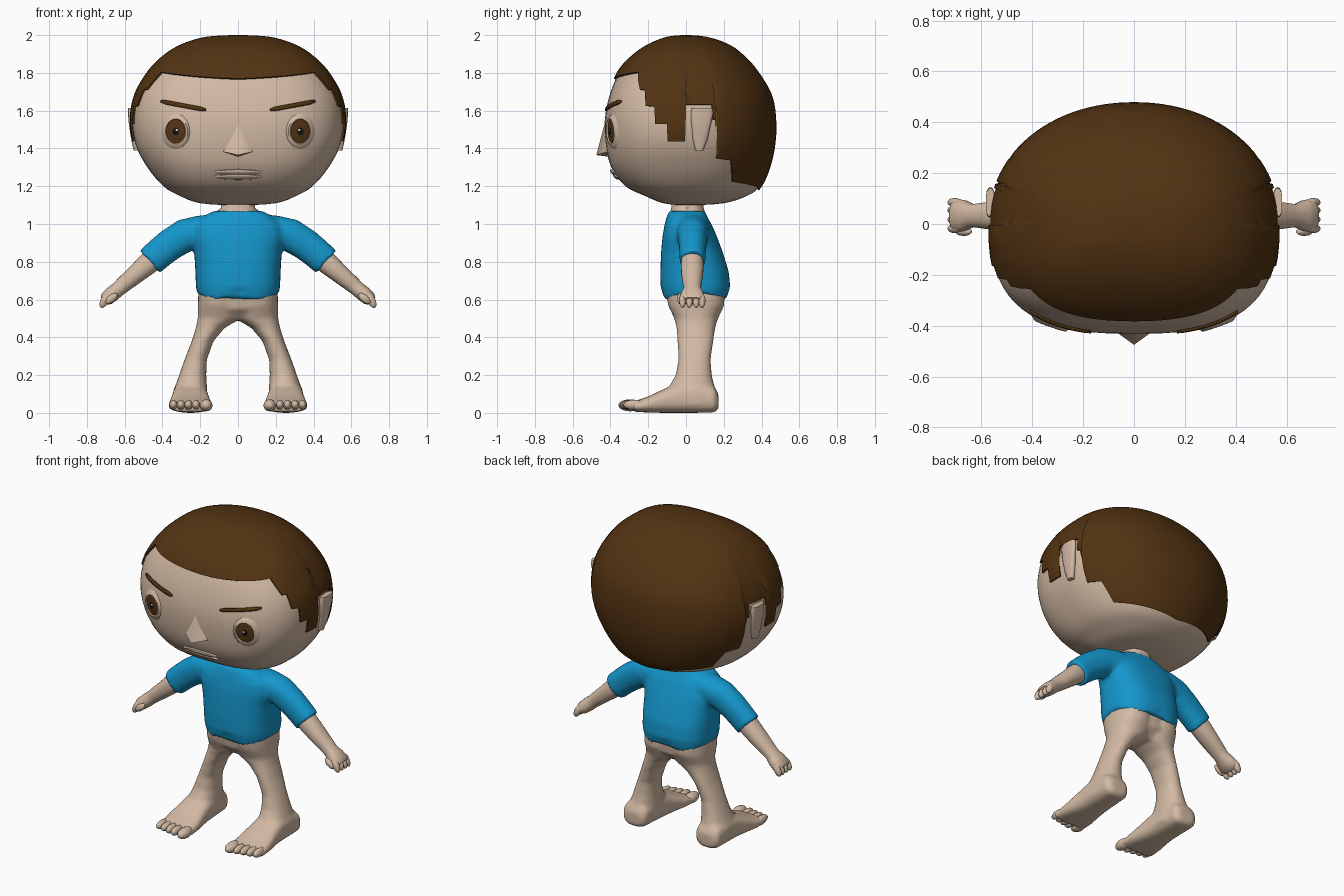
import bpy, bmesh
from math import sin, cos, asin, pi, radians
from mathutils import Vector, Matrix

cube = bpy.data.objects.get("Cube")
if cube:
    bpy.data.objects.remove(cube, do_unlink=True)


def material(name, r, g, b):
    m = bpy.data.materials.new(name)
    m.use_nodes = True
    m.diffuse_color = (r, g, b, 1)
    node = next(n for n in m.node_tree.nodes if n.type == 'BSDF_PRINCIPLED')
    node.inputs["Base Color"].default_value = (r, g, b, 1)
    node.inputs["Roughness"].default_value = 0.8
    return m


SKIN = material("skin", 0.65, 0.49, 0.37)
HAIR = material("brown hair", 0.085, 0.033, 0.006)
SHIRT = material("blue cloth", 0.007, 0.31, 0.61)
IRIS = material("brown iris", 0.09, 0.035, 0.008)
BLACK = material("black pupil", 0.006, 0.005, 0.005)
WHITE = material("white glint", 0.8, 0.8, 0.8)


def finish(bm, name, mat, mirror=False, remesh=0, angle=50):
    bmesh.ops.remove_doubles(bm, verts=bm.verts, dist=1e-5)
    bmesh.ops.recalc_face_normals(bm, faces=bm.faces)
    mesh = bpy.data.meshes.new(name)
    bm.to_mesh(mesh)
    bm.free()
    mesh.materials.append(mat)
    ob = bpy.data.objects.new(name, mesh)
    bpy.context.collection.objects.link(ob)
    bpy.ops.object.select_all(action='DESELECT')
    ob.select_set(True)
    bpy.context.view_layer.objects.active = ob
    bpy.ops.object.shade_smooth_by_angle(angle=radians(angle))
    if mirror:
        ob.modifiers.new("Mirror", 'MIRROR')
    if remesh:
        mod = ob.modifiers.new("Blend", 'REMESH')
        mod.mode, mod.voxel_size, mod.use_smooth_shade = 'VOXEL', remesh, True
        soft = ob.modifiers.new("Soften", 'SMOOTH')
        soft.factor, soft.iterations = 0.5, 6
    return ob


def skin_grid(bm, rows, closed=False):
    """Quads between successive rows of points."""
    rows = [[bm.verts.new(p) for p in row] for row in rows]
    n = len(rows[0])
    for a, b in zip(rows, rows[1:]):
        for i in range(n if closed else n - 1):
            j = (i + 1) % n
            bm.faces.new((a[i], a[j], b[j], b[i]))
    return rows


def power_point(t, p):
    c, s = cos(t), sin(t)
    return (abs(c) ** (2 / p) * (1 if c > 0 else -1), abs(s) ** (2 / p) * (1 if s > 0 else -1))


def loft(bm, rings, p=2.2, n=28):
    """Capped tube through rings of (centre, half axis, half axis)."""
    circle = [power_point(2 * pi * i / n, p) for i in range(n)]
    rows = skin_grid(bm, [[Vector(c) + Vector(u) * x + Vector(v) * y for x, y in circle]
                          for c, u, v in rings], True)
    bm.faces.new(rows[0])
    bm.faces.new(rows[-1])
    return rows


def flat_ring(z, x0, x1, y0, y1, side=1):
    return ((side * (x0 + x1) / 2, (y0 + y1) / 2, z), ((x1 - x0) / 2, 0, 0), (0, (y1 - y0) / 2, 0))


def ball(bm, centre, size, tilt=0):
    m = Matrix.Translation(centre) @ Matrix.Rotation(tilt, 4, 'Y') @ Matrix.Diagonal((*size, 1))
    bmesh.ops.create_uvsphere(bm, u_segments=14, v_segments=9, radius=1, matrix=m)


# Head surface: height, half width, front depth, back depth
PROFILE = [(1.097, 0, 0, 0), (1.11, .20, .12, .20), (1.15, .31, .22, .325), (1.2, .395, .32, .39),
           (1.3, .48, .395, .435), (1.42, .542, .425, .462), (1.55, .562, .43, .467),
           (1.68, .54, .405, .445), (1.8, .472, .355, .375), (1.88, .395, .285, .305),
           (1.94, .30, .20, .225), (1.98, .17, .10, .11), (1.99, 0, 0, 0)]
TOP = len(PROFILE) - 1
FRONT, BACK = 2.8, 2.1


def head_row(u):
    i = min(int(u), TOP - 1)
    t = u - i
    a, b, c, d = (PROFILE[max(0, min(TOP, i + k))] for k in (-1, 0, 1, 2))
    return [max(0, q + t / 2 * (r - p + t * (2 * p - 5 * q + 4 * r - s + t * (3 * (q - r) + s - p))))
            for p, q, r, s in zip(a, b, c, d)]


def row_at(z):
    lo, hi = 0, TOP
    for _ in range(30):
        mid = (lo + hi) / 2
        lo, hi = (mid, hi) if head_row(mid)[0] < z else (lo, mid)
    return lo


def head_point(u, t, off=0):
    z, a, f, b = head_row(u)
    x, y = power_point(t, FRONT if t < 0 else BACK)
    p = Vector((max(0, a * x), y * (f if t < 0 else b), z))
    if abs(t) > pi / 2 - 1e-6:
        p.x = 0
    return p + off * (p - Vector((0, 0, 1.55))).normalized()


def face_y(x, z):
    _, a, f, _ = head_row(row_at(z))
    return -f * (1 - min(1, abs(x) / a) ** FRONT) ** (1 / FRONT)


bm = bmesh.new()
skin_grid(bm, [[head_point(TOP * k / 48, pi * (j / 32 - .5)) for j in range(33)] for k in range(49)])
finish(bm, "head", SKIN, mirror=True)

# Hair cap with a stepped edge, given as depth and height down the side
STEPS = [(-.25, 1.80), (-.24, 1.71), (-.215, 1.71), (-.21, 1.625), (-.165, 1.62), (-.16, 1.53),
         (-.10, 1.53), (-.095, 1.44), (-.005, 1.44), (0, 1.63), (.135, 1.63), (.14, 1.55),
         (.155, 1.55), (.16, 1.35), (.235, 1.34), (.24, 1.23)]
edge = [(-pi / 2, 1.765)]
for y, z in STEPS:
    _, _, f, b = head_row(row_at(z))
    t = -asin((-y / f) ** (FRONT / 2)) if y < 0 else asin((y / b) ** (BACK / 2))
    edge.append((max(t, edge[-1][0] + .004), z))
edge.append((pi / 2, 1.185))
columns = []
for (t0, z0), (t1, z1) in zip(edge, edge[1:]):
    parts = max(1, int((t1 - t0) / .06))
    columns += [(t0 + (t1 - t0) * k / parts, z0 + (z1 - z0) * k / parts) for k in range(parts)]
columns.append(edge[-1])
bm = bmesh.new()
grid = []
for t, z in columns:
    u = row_at(z)
    grid.append([head_point(u, t, -.01)]
                + [head_point(u + (TOP - u) * k / 28, t, .011) for k in range(29)])
skin_grid(bm, grid)
finish(bm, "hair", HAIR, mirror=True)

# Ears
bm = bmesh.new()
loft(bm, [((x, y, z), (.018, 0, 0), (0, r, 0)) for x, y, z, r in
          ((.535, .07, 1.39, .02), (.548, .075, 1.45, .04), (.56, .08, 1.53, .052),
           (.565, .085, 1.59, .06), (.565, .085, 1.615, .055))], 2.6, 16)
finish(bm, "ears", SKIN, mirror=True)


def relief(bm, cx, cz, rx, rz, profile, n=24):
    """Raised oval on the face; the profile lists scale and height."""
    rows = []
    for scale, off in profile:
        ring = [(cx + rx * scale * cos(2 * pi * i / n), cz + rz * scale * sin(2 * pi * i / n))
                for i in range(n)]
        rows.append([(x, face_y(x, z) - off, z) for x, z in ring])
    skin_grid(bm, rows, True)


# Eyes with lids
for name, mat, cx, cz, rx, rz, prof in (
        ("eyelids", SKIN, .33, 1.49, .05, .062, ((1, .004), (1.08, .013), (1.25, .013), (1.55, -.003))),
        ("irises", IRIS, .33, 1.49, .051, .063, ((1, .006), (.5, .008), (0, .008))),
        ("pupils", BLACK, .33, 1.49, .017, .02, ((1, .0105), (0, .0105))),
        ("glints", WHITE, .324, 1.498, .006, .006, ((1, .013), (0, .013)))):
    bm = bmesh.new()
    relief(bm, cx, cz, rx, rz, prof)
    finish(bm, name, mat, mirror=True)

# Eyebrows
bm = bmesh.new()
strip = []
for k in range(11):
    x, z = .17 + .024 * k, 1.605 + .0045 * k
    half = .011 if 0 < k < 10 else .005
    strip.append([(x, face_y(x, z + h) - .012, z + h) for h in (-half, half)])
skin_grid(bm, strip)
brows = finish(bm, "eyebrows", HAIR, mirror=True)
brows.modifiers.new("Thickness", 'SOLIDIFY').thickness = .009

# Nose
bm = bmesh.new()
top, tip, left, right, under = [bm.verts.new(p) for p in (
    (0, face_y(0, 1.55) + .004, 1.55), (0, -.475, 1.365), (.085, face_y(.085, 1.38) + .004, 1.385),
    (-.085, face_y(.085, 1.38) + .004, 1.385), (0, face_y(0, 1.35) + .01, 1.355))]
for f in ((top, tip, left), (top, right, tip), (tip, under, left), (tip, right, under)):
    bm.faces.new(f)
finish(bm, "nose", SKIN, angle=75)

# Lips
bm = bmesh.new()
for z in (1.274, 1.25):
    relief(bm, 0, z, .118, .015, ((1.1, -.003), (.9, .012), (.5, .017), (0, .018)))
finish(bm, "lips", SKIN)

# Neck
bm = bmesh.new()
loft(bm, [((0, .008, z), (rx, 0, 0), (0, ry, 0)) for z, rx, ry in
          ((1.03, .13, .1), (1.065, .115, .092), (1.085, .09, .085), (1.15, .09, .085))])
finish(bm, "neck", SKIN)

# Shirt: torso with a scalloped hem, blended into the sleeves
bm = bmesh.new()
rows = loft(bm, [flat_ring(z, -w, w, y0, y1) for z, w, y0, y1 in
                 ((.62, .217, -.12, .22), (.67, .223, -.135, .234), (.75, .226, -.136, .226),
                  (.85, .232, -.132, .195), (.93, .25, -.125, .165), (.99, .24, -.115, .14),
                  (1.04, .185, -.102, .112), (1.068, .13, -.09, .1))], 2.5, 40)
for v in rows[0]:
    v.co.z = .637 - .038 * sin(pi * min(1, abs(v.co.x) / .225))
for s in (1, -1):
    loft(bm, [((s * x, .035, z), (s * ux * r, 0, uz * r), (0, w, 0)) for x, z, ux, uz, r, w in
              ((.14, .96, .1, 1, .09, .09), (.2, .957, .2, .98, .088, .088),
               (.28, .94, .4, .9, .09, .08), (.36, .89, .6, .8, .085, .073),
               (.41, .85, .66, .75, .082, .07), (.467, .8, .66, .75, .08, .068))])
finish(bm, "shirt", SHIRT, remesh=.011)

# Arms and hands
bm = bmesh.new()
loft(bm, [((x, .033, z), (.66 * r, 0, .75 * r), (0, w, 0)) for x, z, r, w in
          ((.43, .83, .06, .055), (.48, .787, .058, .06), (.54, .735, .05, .058),
           (.6, .685, .044, .05), (.635, .655, .04, .045), (.665, .63, .041, .06),
           (.695, .605, .038, .066), (.71, .592, .026, .058))])
for y in (-.018, .018, .054, .085):
    ball(bm, (.706, y, .594), (.022, .018, .042), radians(-28))
ball(bm, (.67, -.03, .605), (.04, .017, .02), radians(40))
finish(bm, "arms", SKIN, mirror=True)

# Pelvis, legs and feet in one blended surface
LEG = [(.64, -.02, .21, -.107, .205), (.57, -.02, .213, -.095, .203), (.5, -.015, .213, -.062, .17),
       (.45, .07, .223, -.05, .155), (.38, .13, .245, -.045, .145), (.28, .165, .284, -.04, .13),
       (.2, .168, .312, -.055, .137), (.12, .163, .34, -.10, .155), (.04, .16, .345, -.12, .16)]
FOOT = [(.172, .2, .31, .02, .1), (.15, .175, .34, .002, .14), (.05, .165, .345, 0, .17),
        (-.05, .158, .347, 0, .155), (-.12, .15, .355, 0, .125), (-.2, .138, .366, .002, .087),
        (-.28, .135, .368, .006, .06)]
bm = bmesh.new()
loft(bm, [flat_ring(.64, -.2, .2, -.105, .2), flat_ring(.55, -.2, .2, -.088, .19),
          flat_ring(.49, -.1, .1, -.03, .13)])
for s in (1, -1):
    loft(bm, [flat_ring(*ring, side=s) for ring in LEG])
    loft(bm, [((s * (x0 + x1) / 2, y, (z0 + z1) / 2), ((x1 - x0) / 2, 0, 0), (0, 0, (z1 - z0) / 2))
              for y, x0, x1, z0, z1 in FOOT], 2.8)
finish(bm, "legs", SKIN, remesh=.011)

# Toes
bm = bmesh.new()
ball(bm, (.168, -.295, .04), (.034, .063, .032))
for k in range(4):
    ball(bm, (.222 + .04 * k, -.3 + .008 * k, .043), (.022, .055, .026))
finish(bm, "toes", SKIN, mirror=True)
